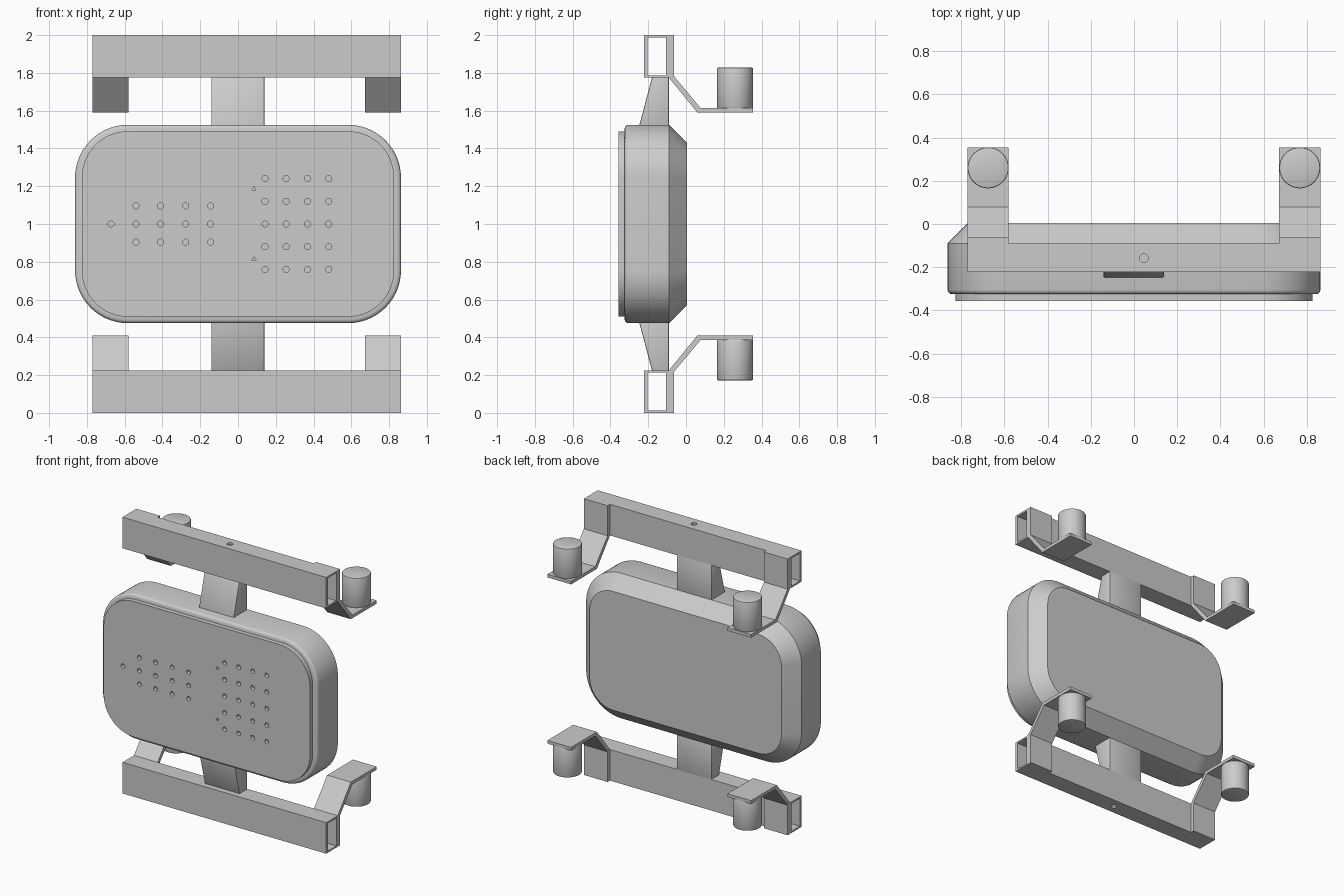
import bpy, bmesh, math
from mathutils import Matrix

if "Cube" in bpy.data.objects:
    bpy.data.objects.remove(bpy.data.objects["Cube"])

# All meshes are built around the mid-height z = 1, so the lower half is a mirror copy.


def make(name, bm):
    bmesh.ops.recalc_face_normals(bm, faces=bm.faces)
    me = bpy.data.meshes.new(name)
    bm.to_mesh(me)
    bm.free()
    ob = bpy.data.objects.new(name, me)
    ob.location.z = 1
    bpy.context.collection.objects.link(ob)
    return ob


def loft(bm, loops):
    """Bridge equal-length point loops and cap both ends."""
    rings = [[bm.verts.new(p) for p in loop] for loop in loops]
    n = len(rings[0])
    for a, b in zip(rings, rings[1:]):
        for i in range(n):
            j = (i + 1) % n
            bm.faces.new((a[i], a[j], b[j], b[i]))
    bm.faces.new(rings[0])
    bm.faces.new(rings[-1])


def prism(bm, profile, x0, x1):
    loft(bm, [[(x, y, z) for y, z in profile] for x in (x0, x1)])


def rect(y0, y1, z0, z1):
    return [(y0, z0), (y1, z0), (y1, z1), (y0, z1)]


def rounded(hx, hz, r, y, seg=14):
    pts = []
    for k, (sx, sz) in enumerate(((1, 1), (-1, 1), (-1, -1), (1, -1))):
        for i in range(seg + 1):
            a = math.pi / 2 * (k + i / seg)
            pts.append((sx * (hx - r) + r * math.cos(a), y,
                        sz * (hz - r) + r * math.sin(a)))
    return pts


def rod(bm, loc, r, depth, axis='Z', seg=24):
    m = Matrix.Translation(loc)
    if axis == 'Y':
        m = m @ Matrix.Rotation(math.pi / 2, 4, 'X')
    bmesh.ops.create_cone(bm, cap_ends=True, segments=seg, radius1=r,
                          radius2=r, depth=depth, matrix=m)


def activate(ob):
    bpy.ops.object.select_all(action='DESELECT')
    ob.select_set(True)
    bpy.context.view_layer.objects.active = ob


def cut(ob, cutter):
    mod = ob.modifiers.new("cut", 'BOOLEAN')
    mod.operation, mod.solver, mod.object = 'DIFFERENCE', 'EXACT', cutter
    activate(ob)
    bpy.ops.object.modifier_apply(modifier=mod.name)
    bpy.data.objects.remove(cutter)


def bevel(ob, width, segments):
    mod = ob.modifiers.new("bevel", 'BEVEL')
    mod.width, mod.segments = width, segments
    activate(ob)
    bpy.ops.object.modifier_apply(modifier=mod.name)


def finish(ob, mirror=False):
    activate(ob)
    bpy.ops.object.shade_smooth_by_angle(angle=math.radians(30))
    if mirror:
        mod = ob.modifiers.new("mirror", 'MIRROR')
        mod.use_axis = (False, False, True)
        mod.use_mirror_merge = False


# Housing: rounded box with a softened front rim and a chamfered back
HX, HZ, R = 0.863, 0.525, 0.28
bm = bmesh.new()
loft(bm, [rounded(HX - i, HZ - i, R - i, y) for i, y in (
    (0.02, -0.325), (0.01, -0.322), (0.003, -0.315), (0, -0.305),
    (0, -0.09), (0.095, 0.005))])
finish(make("housing", bm))

# Front plate with rows of small round holes and two tiny notches
bm = bmesh.new()
loft(bm, [rounded(HX - 0.037, HZ - 0.034, R - 0.037, y) for y in (-0.357, -0.315)])
plate = make("front_plate", bm)

spots = [(-0.672, 0)]
spots += [(x, z) for x in (-0.54, -0.41, -0.277, -0.145) for z in (-0.096, 0, 0.096)]
spots += [(x, z) for x in (0.143, 0.255, 0.368, 0.48)
          for z in (-0.24, -0.12, 0, 0.12, 0.24)]
bm = bmesh.new()
for x, z in spots:
    rod(bm, (x, -0.36, z), 0.016, 0.06, 'Y', 20)
for z in (-0.186, 0.186):
    rod(bm, (0.085, -0.36, z), 0.013, 0.06, 'Y', 3)
cutter = make("hole_cutter", bm)
cutter.hide_render = True
cut(plate, cutter)
finish(plate)

# Crossbars: open rectangular tubes with a small hole in the outer wall
BX0, BX1 = -0.77, 0.862
bm = bmesh.new()
prism(bm, rect(-0.222, -0.09, 0.775, 1.0), BX0, BX1)
bar = make("crossbar", bm)
bm = bmesh.new()
prism(bm, rect(-0.203, -0.106, 0.787, 0.988), BX0 - 0.1, BX1 + 0.1)
cutter = make("tube_cutter", bm)
cutter.hide_render = True
cut(bar, cutter)
bm = bmesh.new()
rod(bm, (0.046, -0.158, 1.0), 0.02, 0.1)
cutter = make("bar_hole_cutter", bm)
cutter.hide_render = True
cut(bar, cutter)
finish(bar, True)

# Tapered posts joining the housing to the crossbars
bm = bmesh.new()
prism(bm, [(-0.09, 0.783), (-0.178, 0.783), (-0.256, 0.49), (-0.09, 0.49)], -0.141, 0.139)
post = make("post", bm)
bevel(post, 0.006, 2)
finish(post, True)

# Bent brackets and the round feet they carry
for side, x0 in (("left", BX0), ("right", BX1 - 0.19)):
    bm = bmesh.new()
    prism(bm, [(-0.0905, 1.0), (-0.0905, 0.775), (0.06, 0.59), (0.355, 0.59),
               (0.355, 0.613), (0.078, 0.613), (-0.063, 0.782), (-0.063, 1.0)],
          x0, x0 + 0.19)
    finish(make(side + "_bracket", bm), True)

    bm = bmesh.new()
    rod(bm, (x0 + 0.095, 0.26, 0.72), 0.095, 0.216, seg=48)
    foot = make(side + "_round_foot", bm)
    mod = foot.modifiers.new("bevel", 'BEVEL')
    mod.width, mod.segments, mod.limit_method = 0.007, 2, 'ANGLE'
    activate(foot)
    bpy.ops.object.modifier_apply(modifier=mod.name)
    finish(foot, True)
